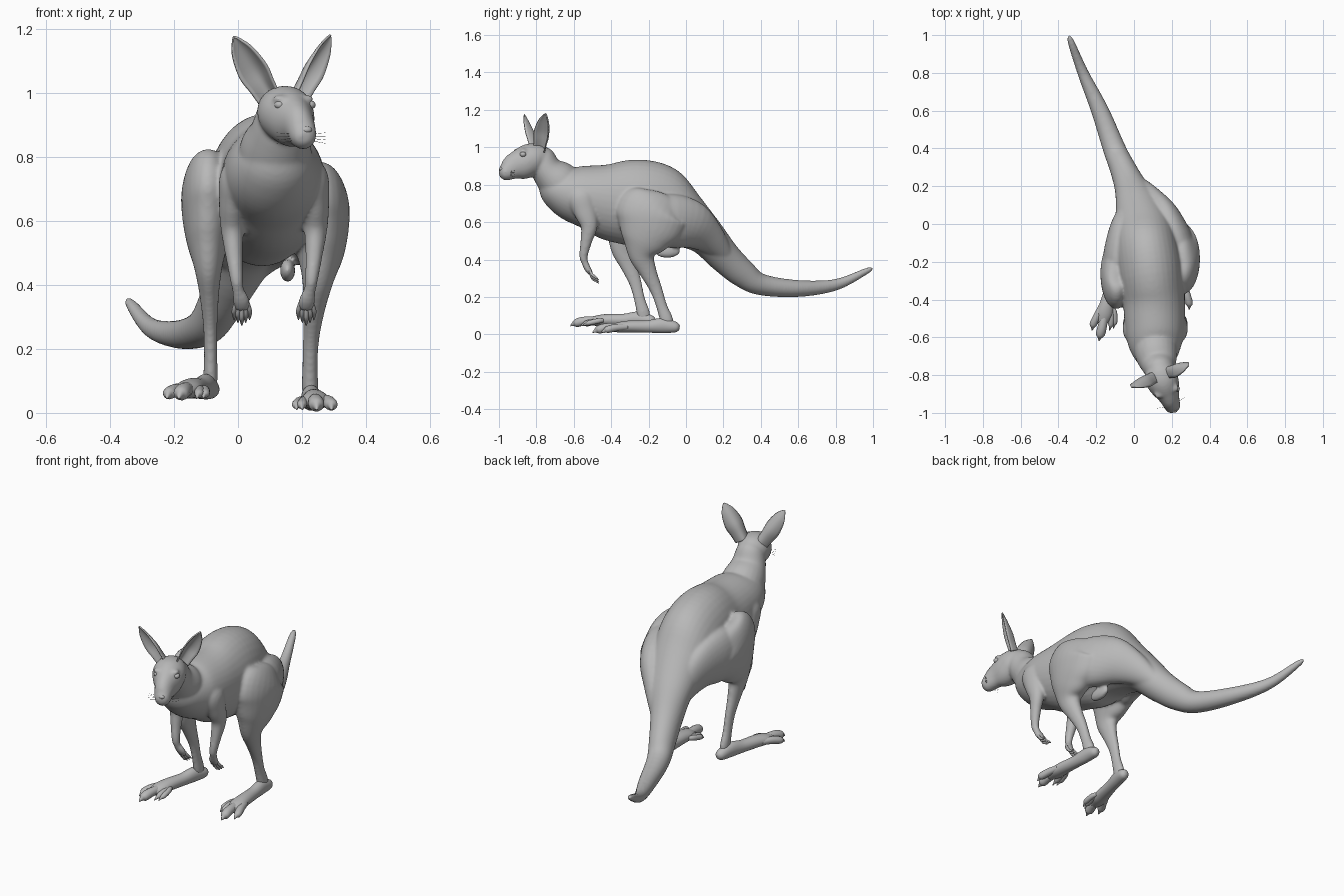
import bpy, bmesh, math
from mathutils import Vector, Matrix

cube = bpy.data.objects.get("Cube")
if cube:
    bpy.data.objects.remove(cube)

FUR = bpy.data.materials.new("plain_grey")
FUR.use_nodes = True
FUR.diffuse_color = (.48, .48, .48, 1)
FUR.node_tree.nodes["Principled BSDF"].inputs["Base Color"].default_value = FUR.diffuse_color


def finish(name, bm):
    """Turn a bmesh into a smooth-shaded grey object."""
    bmesh.ops.recalc_face_normals(bm, faces=bm.faces[:])
    for face in bm.faces:
        face.smooth = True
    mesh = bpy.data.meshes.new(name)
    bm.to_mesh(mesh)
    bm.free()
    mesh.materials.append(FUR)
    obj = bpy.data.objects.new(name, mesh)
    bpy.context.collection.objects.link(obj)
    return obj


def spline(points, steps):
    """Catmull-Rom samples through stations of any dimension."""
    pts = [Vector(p) for p in points]
    pts = [pts[0]] + pts + [pts[-1]]
    out = []
    for a, b, c, d in zip(pts, pts[1:], pts[2:], pts[3:]):
        for i in range(steps):
            t = i / steps
            out.append(0.5 * (2 * b + (c - a) * t + (2 * a - 5 * b + 4 * c - d) * t ** 2
                              + (3 * b - a - 3 * c + d) * t ** 3))
    return out + [pts[-1]]


def loft(bm, stations, sides=24, steps=5, ref=(1, 0, 0)):
    """Skin elliptical rings (x, y, z, half width, half depth) along a path."""
    samples = spline(stations, steps)
    centres = [Vector(s[:3]) for s in samples]
    rings = []
    last = len(samples) - 1
    for i, s in enumerate(samples):
        tangent = (centres[min(i + 1, last)] - centres[max(i - 1, 0)]).normalized()
        u = Vector(ref)
        u = (u - u.dot(tangent) * tangent).normalized()
        v = tangent.cross(u)
        angles = [math.tau * k / sides for k in range(sides)]
        rings.append([bm.verts.new(centres[i] + u * s[3] * math.cos(a) + v * s[4] * math.sin(a))
                      for a in angles])
    for r, q in zip(rings, rings[1:]):
        for k in range(sides):
            n = (k + 1) % sides
            bm.faces.new((r[k], r[n], q[n], q[k]))
    bm.faces.new(rings[0])
    bm.faces.new(rings[-1])


def ball(bm, centre, size):
    matrix = Matrix.Translation(centre) @ Matrix.Diagonal((*size, 1))
    bmesh.ops.create_uvsphere(bm, u_segments=20, v_segments=12, radius=1, matrix=matrix)


# head directions shared by ears, eyes and whiskers
across = Vector((.93, .37, 0))
ahead = Vector((.37, -.93, 0))

body = bmesh.new()

# tail, rump, belly and chest
loft(body, [
    (-.345, .998, .355, .008, .008), (-.332, .96, .336, .019, .018), (-.27, .8, .265, .03, .031),
    (-.18, .6, .245, .047, .045), (-.105, .4, .267, .06, .058), (-.062, .3, .328, .068, .076),
    (-.02, .2, .42, .085, .088), (.02, .1, .53, .12, .107), (.05, -.02, .615, .155, .16),
    (.065, -.13, .67, .17, .225), (.085, -.25, .7, .175, .235), (.105, -.4, .71, .165, .21),
    (.11, -.52, .735, .16, .172), (.112, -.62, .757, .147, .145), (.119, -.695, .79, .116, .108),
    (.126, -.745, .835, .07, .06)], sides=36)
ball(body, (.155, -.1, .445), (.024, .07, .037))

# neck
loft(body, [
    (.11, -.55, .72, .06, .06), (.112, -.62, .765, .105, .105), (.118, -.685, .82, .113, .112),
    (.13, -.745, .88, .092, .085), (.137, -.775, .95, .073, .07), (.14, -.79, .98, .045, .045)])

# head and muzzle
loft(body, [
    (.125, -.735, .955, .025, .03), (.133, -.765, .952, .07, .065), (.147, -.82, .938, .087, .086),
    (.168, -.87, .915, .076, .086), (.188, -.92, .897, .053, .071), (.203, -.962, .87, .043, .05),
    (.21, -.985, .863, .035, .036), (.214, -.997, .861, .016, .016)])

# brow ridges
for side in (1, -1):
    ball(body, Vector((.173, -.886, .981)) + across * side * .046, (.022, .022, .013))

# hind legs and haunches, the right side a little further forward and higher
left_leg = [
    (.215, -.13, .735, .025, .05), (.235, -.14, .712, .068, .13), (.25, -.175, .655, .095, .192),
    (.255, -.195, .58, .092, .18), (.257, -.22, .5, .075, .13), (.25, -.235, .42, .051, .072),
    (.24, -.205, .34, .036, .048), (.229, -.16, .24, .026, .034), (.225, -.13, .15, .024, .03),
    (.225, -.105, .08, .026, .036), (.225, -.095, .035, .02, .03)]
left_haunch = [
    (.235, -.26, .61, .05, .08), (.235, -.13, .61, .088, .14), (.178, .01, .59, .082, .135),
    (.1, .12, .52, .06, .09), (.015, .23, .405, .03, .035)]


def mirrored_leg(stations):
    return [(-.09 - .3 * (x - .24), y - .13 + .08 * z, z + .035, .87 * w, d)
            for x, y, z, w, d in stations]


for limb in (left_leg, left_haunch):
    loft(body, limb, sides=28)
    loft(body, mirrored_leg(limb), sides=28)

# arms
left_arm = [
    (.2, -.56, .8, .025, .035), (.225, -.56, .74, .055, .075), (.24, -.54, .66, .045, .062),
    (.243, -.518, .58, .037, .046), (.238, -.533, .5, .028, .032), (.23, -.548, .42, .021, .023),
    (.225, -.541, .385, .019, .019), (.215, -.525, .35, .027, .018), (.212, -.507, .322, .022, .013)]
right_arm = [(.225 - x, y, z, w, d) for x, y, z, w, d in left_arm]
for arm in (left_arm, right_arm):
    loft(body, arm, sides=20)

body_obj = finish("body", body)
remesh = body_obj.modifiers.new("fuse", 'REMESH')
remesh.mode = 'VOXEL'
remesh.voxel_size = .007
remesh.use_smooth_shade = True
smooth = body_obj.modifiers.new("soften", 'SMOOTH')
smooth.factor = .5
smooth.iterations = 12


# feet with toes, laid out from the heel forwards along -y
def foot(name, side, heel, turn):
    place = Matrix.Translation(heel) @ Matrix.Rotation(math.radians(turn), 4, 'Z')

    def put(stations):
        return [(*(place @ Vector((side * x, y, z))), w, d) for x, y, z, w, d in stations]

    bm = bmesh.new()
    loft(bm, put([
        (0, 0, .035, .01, .012), (0, -.02, .038, .027, .028), (0, -.09, .047, .031, .04),
        (.002, -.17, .042, .032, .033), (.005, -.26, .042, .038, .032),
        (.007, -.32, .038, .042, .028), (.008, -.37, .032, .025, .018)]))
    for x0, x1, length, r in ((.005, .005, .465, .024), (.03, .053, .42, .02),
                              (-.018, -.038, .4, .015), (-.03, -.055, .385, .014)):
        end = -length
        loft(bm, put([
            (x0, -.28, .04, r * .8, r * .8), (x1 * .8, end + .08, .036, r, r),
            (x1, end + .035, .026, r, r * .95), (x1, end + .018, .02, r * .5, r * .55),
            (x1, end, .01, .002, .002)]), sides=14)
    finish(name, bm)


foot("left_foot", 1, (.225, -.035, 0), 2)
foot("right_foot", -1, (-.08, -.165, .035), -12.5)


# fingers
def fingers(name, side, centre_x):
    bm = bmesh.new()
    for k in range(-2, 3):
        x0 = centre_x + side * k * .008
        x1 = centre_x + side * k * .012
        low = .272 + .009 * abs(k)
        loft(bm, [(x0, -.52, .35, .006, .006), (x1, -.502, low + .03, .0075, .0075),
                  (x1, -.482, low + .014, .006, .006), (x1, -.465, low, .001, .001)], sides=10)
    finish(name, bm)


fingers("left_fingers", 1, .213)
fingers("right_fingers", -1, .012)


# cupped leaf-shaped ears
def ear(name, side, base, tip):
    base, tip = Vector(base), Vector(tip)
    opening = ahead * .8 + across * .6 * side
    width_dir = (tip - base).cross(opening).normalized()
    cup_dir = width_dir.cross(tip - base).normalized()
    outline = spline([(0, .036), (.2, .04), (.45, .047), (.75, .035), (.93, .014), (1, .001)], 4)
    bm = bmesh.new()
    rows = []
    for t, w in outline:
        us = [k / 6 - 1 for k in range(13)]
        rows.append([bm.verts.new(base.lerp(tip, t) + width_dir * w * u
                                  + cup_dir * (u * u - .6) * w * (1.1 - .7 * t)) for u in us])
    for r, q in zip(rows, rows[1:]):
        for k in range(12):
            bm.faces.new((r[k], r[k + 1], q[k + 1], q[k]))
    solid = finish(name, bm).modifiers.new("thickness", 'SOLIDIFY')
    solid.thickness = .007
    solid.offset = 0


ear("left_ear", 1, (.19, -.778, .99), (.29, -.75, 1.18))
ear("right_ear", -1, (.1, -.81, .985), (-.013, -.865, 1.175))

# eyes, whiskers and nose
for label, side in (("left", 1), ("right", -1)):
    bm = bmesh.new()
    ball(bm, Vector((.178, -.89, .962)) + across * side * .051, (.017, .017, .014))
    finish(label + "_eye", bm)
    bm = bmesh.new()
    for k in range(4):
        root = Vector((.2, -.955, .85 + .007 * k)) + across * side * .032
        end = root + across * side * .05 - ahead * .01 + Vector((0, 0, .004 * (k - 2)))
        loft(bm, [(*root, .0008, .0008), (*end, .0004, .0004)], sides=4, steps=1, ref=(0, 0, 1))
    finish(label + "_whiskers", bm)
bm = bmesh.new()
ball(bm, (.212, -.985, .884), (.019, .014, .012))
finish("nose", bm)
